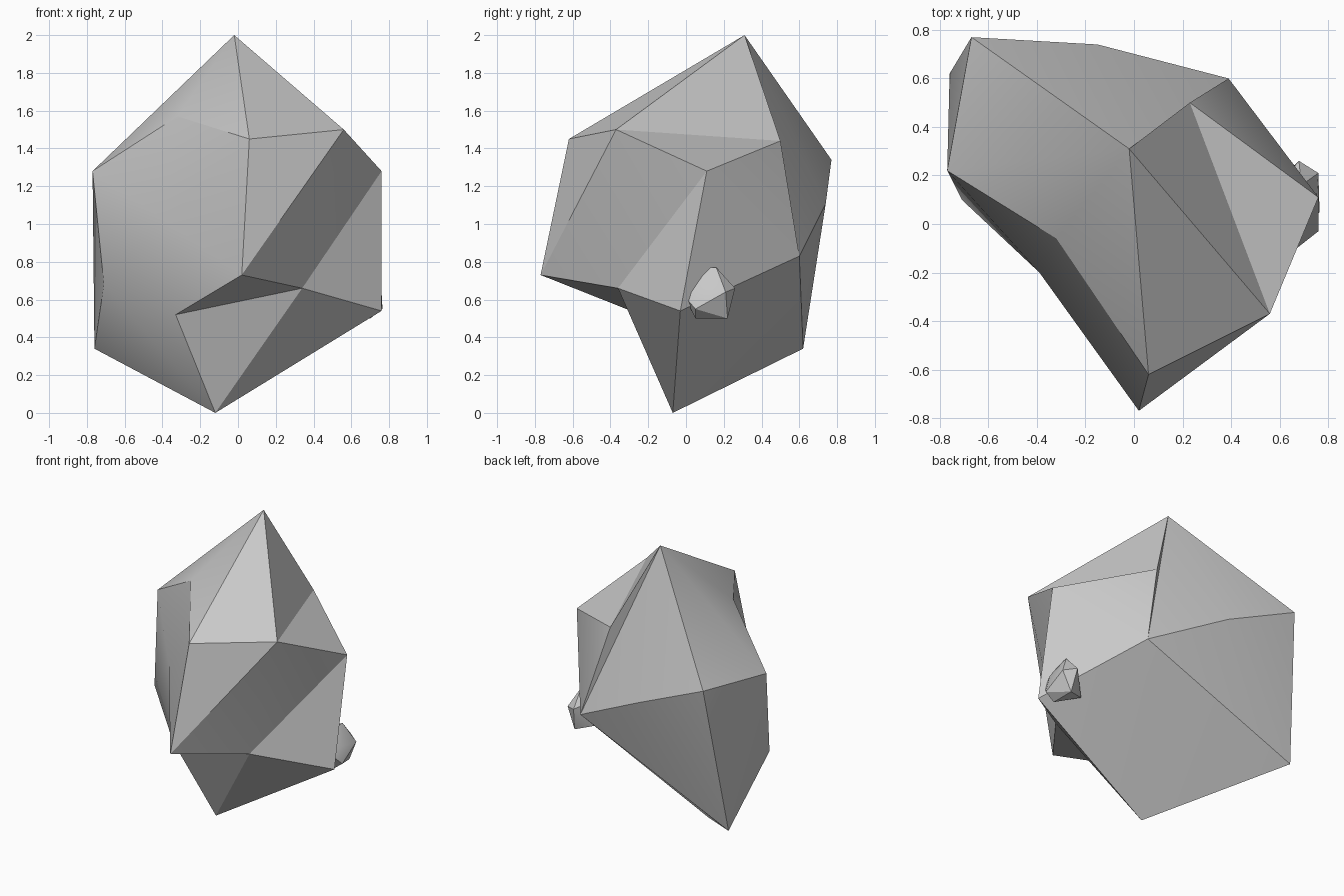
import bpy, bmesh, math

cube = bpy.data.objects.get("Cube")
if cube:
    bpy.data.objects.remove(cube, do_unlink=True)

# One stone colour
stone = bpy.data.materials.new("grey_stone")
stone.use_nodes = True
grey = (0.58, 0.58, 0.58, 1)
stone.diffuse_color = grey
bsdf = stone.node_tree.nodes["Principled BSDF"]
bsdf.inputs["Base Color"].default_value = grey
bsdf.inputs["Roughness"].default_value = 0.9


def finish(name, bm):
    """Turn a bmesh into a faceted stone whose shallow creases are smooth."""
    bmesh.ops.recalc_face_normals(bm, faces=bm.faces)
    mesh = bpy.data.meshes.new(name)
    bm.to_mesh(mesh)
    bm.free()
    mesh.materials.append(stone)
    obj = bpy.data.objects.new(name, mesh)
    bpy.context.collection.objects.link(obj)
    bpy.ops.object.select_all(action="DESELECT")
    obj.select_set(True)
    bpy.context.view_layer.objects.active = obj
    bpy.ops.object.shade_smooth_by_angle(angle=math.radians(30))
    return obj


# Corners of the boulder
corners = {
    "peak": (-0.02, 0.31, 2.0),
    "brow": (0.06, -0.62, 1.45),
    "shoulder": (0.56, -0.37, 1.5),
    "side": (0.76, 0.11, 1.28),
    "notch": (0.23, 0.5, 1.44),
    "nose": (0.02, -0.77, 0.73),
    "dip": (-0.32, -0.06, 1.57),
    "wing": (-0.77, 0.22, 1.28),
    "hip": (-0.71, 0.1, 0.68),
    "hollow": (-0.39, -0.2, 1.02),
    "chin": (-0.33, -0.24, 0.52),
    "cheek": (0.34, -0.36, 0.66),
    "elbow": (0.76, -0.03, 0.54),
    "foot": (-0.12, -0.07, 0),
    "heel": (-0.76, 0.62, 0.34),
    "back": (-0.67, 0.77, 1.34),
    "spine": (-0.15, 0.74, 1.11),
    "rump": (0.39, 0.6, 0.83),
}

# Facets fan out from a hub corner to the corners around it
fans = [
    ("peak", "brow shoulder notch rump spine back wing dip brow"),
    ("hollow", "brow dip wing hip chin nose brow"),
    ("foot", "chin cheek elbow rump heel hip chin"),
    ("side", "shoulder cheek elbow rump notch shoulder"),
    ("nose", "brow shoulder cheek chin"),
    ("heel", "hip wing back spine rump"),
]

bm = bmesh.new()
vert = {name: bm.verts.new(co) for name, co in corners.items()}
for hub, ring in fans:
    names = ring.split()
    for a, b in zip(names, names[1:]):
        bm.faces.new((vert[hub], vert[a], vert[b]))
finish("boulder", bm)

# Small chipped stone lodged in the side
chips = [
    (0.68, 0.1, 0.77), (0.69, 0.16, 0.77), (0.68, 0.26, 0.66),
    (0.7, 0.22, 0.5), (0.7, 0.05, 0.5), (0.72, -0.01, 0.62),
    (0.76, 0.21, 0.64), (0.765, 0.05, 0.55), (0.75, 0.07, 0.66),
    (0.56, 0.12, 0.72), (0.56, 0.15, 0.54),
]
bm = bmesh.new()
for co in chips:
    bm.verts.new(co)
bmesh.ops.convex_hull(bm, input=bm.verts)
finish("side_pebble", bm)
